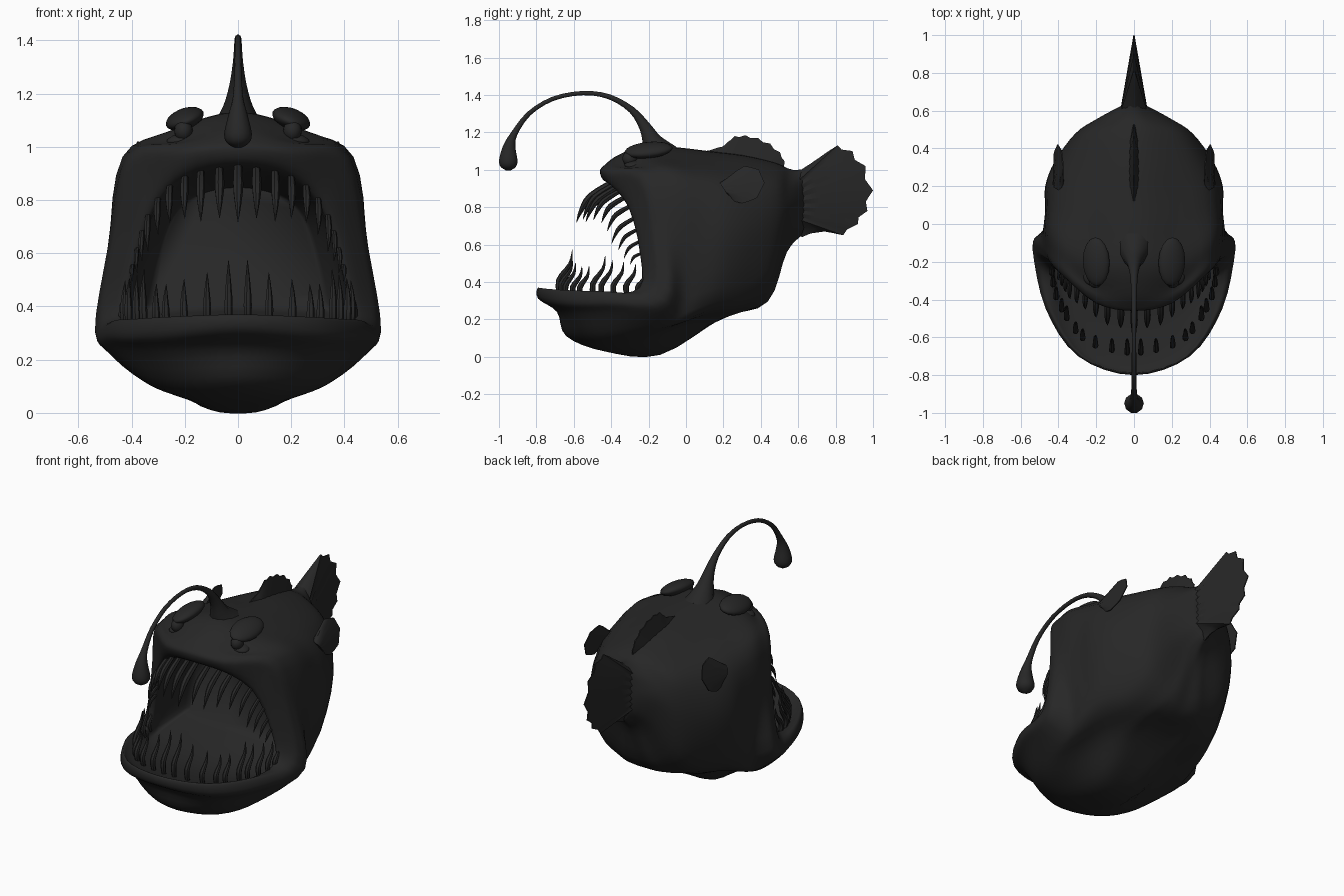
import bpy, bmesh, math, random
from mathutils import Vector

random.seed(4)
cube = bpy.data.objects.get("Cube")
if cube:
    bpy.data.objects.remove(cube)

skin = bpy.data.materials.new("charcoal skin")
skin.use_nodes = True
skin.diffuse_color = (0.02, 0.02, 0.02, 1)
shader = skin.node_tree.nodes["Principled BSDF"]
shader.inputs["Base Color"].default_value = skin.diffuse_color
shader.inputs["Roughness"].default_value = 0.8


def finish(name, bm, angle=50):
    bmesh.ops.recalc_face_normals(bm, faces=bm.faces)
    mesh = bpy.data.meshes.new(name)
    bm.to_mesh(mesh)
    bm.free()
    mesh.materials.append(skin)
    obj = bpy.data.objects.new(name, mesh)
    bpy.context.collection.objects.link(obj)
    bpy.ops.object.select_all(action="DESELECT")
    obj.select_set(True)
    bpy.context.view_layer.objects.active = obj
    bpy.ops.object.shade_smooth_by_angle(angle=math.radians(angle))


def spline(points, steps, closed=False):
    """Smooth curve passing through every control point."""
    n = len(points)
    get = lambda i: points[i % n] if closed else points[max(0, min(n - 1, i))]
    out = []
    for i in range(n if closed else n - 1):
        a, b, c, d = (get(i + k) for k in (-1, 0, 1, 2))
        for s in range(steps):
            t = s / steps
            out.append(b + (c - a) * (t / 2) + (a * 2 - b * 5 + c * 4 - d) * (t * t / 2)
                       + (b * 3 - a - c * 3 + d) * (t ** 3 / 2))
    if not closed:
        out.append(points[-1])
    return out


def loft(bm, rings):
    """Skin closed rings together and cap both ends."""
    loops = [[bm.verts.new(p) for p in ring] for ring in rings]
    n = len(loops[0])
    for a, b in zip(loops, loops[1:]):
        for i in range(n):
            j = (i + 1) % n
            bm.faces.new((a[i], a[j], b[j], b[i]))
    bm.faces.new(loops[0])
    bm.faces.new(loops[-1][::-1])


def tube(bm, path, sides, steps):
    """Round tapering sweep; each path point is (x, y, z, radius)."""
    pts = spline([Vector(p) for p in path], steps)
    rings = []
    for i, p in enumerate(pts):
        tangent = (pts[min(i + 1, len(pts) - 1)] - pts[max(i - 1, 0)]).to_3d().normalized()
        u = Vector((1, 0, 0))
        u = (u - tangent * u.dot(tangent)).normalized()
        v = tangent.cross(u)
        turns = [math.tau * k / sides for k in range(sides)]
        rings.append([p.to_3d() + (u * math.cos(a) + v * math.sin(a)) * max(p.w, 0.001) for a in turns])
    loft(bm, rings)


def fin(name, base, edge, thick, steps, notch, place=lambda x, y, z: (x, y, z)):
    """Tapering ribbed fin in the side plane with a serrated outer edge."""
    outer = spline([Vector(p) for p in edge], steps)
    root = [Vector(base[0]).lerp(Vector(base[1]), i / (len(outer) - 1)) for i in range(len(outer))]
    bm = bmesh.new()
    columns = []
    for i, (a, b) in enumerate(zip(root, outer)):
        end = a.lerp(b, 1 - notch * (i % 2))
        rim = min(i, len(outer) - 1 - i, 3) / 3
        rib = 0.85 if i % 2 else 1
        half = [(a.lerp(end, t), thick * (1 - t) * rib * (0.25 + 0.75 * rim) + 0.003) for t in (0, 0.35, 0.7, 1)]
        loop = [(w, p) for p, w in half] + [(-w, p) for p, w in half[::-1]]
        columns.append([Vector(place(w, p.x, p.y)) for w, p in loop])
    loft(bm, columns)
    finish(name, bm, 40)


# Body: half sections from top centre to bottom centre, mouth rim first
front = [
    [(0, -.42, .93), (.2, -.37, .89), (.32, -.3, .78), (.39, -.25, .58),
     (.43, -.25, .37), (.4, -.45, .33), (.25, -.66, .33), (0, -.73, .34)],
    [(0, -.46, .99), (.2, -.42, .97), (.38, -.27, .92), (.46, -.19, .65),
     (.5, -.2, .36), (.45, -.45, .35), (.28, -.7, .36), (0, -.79, .37)],
    [(0, -.43, 1.03), (.2, -.39, 1.01), (.41, -.23, .96), (.48, -.15, .64),
     (.53, -.16, .33), (.47, -.44, .29), (.3, -.69, .29), (0, -.79, .31)],
    [(0, -.36, 1.08), (.23, -.32, 1.02), (.42, -.16, .97), (.49, -.1, .62),
     (.53, -.1, .29), (.45, -.38, .24), (.28, -.62, .23), (0, -.69, .24)],
    [(0, -.22, 1.13), (.25, -.2, 1.06), (.435, -.05, .96), (.48, -.02, .62),
     (.44, -.04, .23), (.37, -.33, .13), (.24, -.53, .1), (0, -.64, .11)],
]
back = [
    [(0, -.05, 1.12), (.2, -.05, 1.07), (.42, .08, .94), (.47, .08, .65),
     (.43, .06, .26), (.32, -.2, .12), (.16, -.39, .04), (0, -.44, .03)],
    [(0, .12, 1.1), (.2, .12, 1.05), (.4, .2, .92), (.47, .2, .65),
     (.4, .18, .3), (.25, .02, .18), (.13, -.1, .04), (0, -.14, .01)],
    [(0, .3, 1.08), (.2, .3, 1.02), (.36, .32, .9), (.42, .33, .65),
     (.33, .32, .33), (.2, .25, .23), (.1, .2, .21), (0, .2, .21)],
    [(0, .47, 1.04), (.14, .48, 1), (.27, .48, .9), (.31, .48, .7),
     (.27, .46, .45), (.15, .44, .33), (.08, .44, .3), (0, .43, .29)],
    [(0, .57, 1), (.07, .56, .98), (.17, .55, .9), (.19, .56, .8),
     (.15, .55, .66), (.08, .54, .59), (.04, .54, .57), (0, .54, .56)],
    [(0, .66, 1.01), (.03, .64, .98), (.05, .63, .92), (.06, .63, .82),
     (.05, .63, .74), (.03, .63, .69), (.02, .62, .66), (0, .62, .65)],
]
rim = front[0]
throat = [(x * .97, y * .5 - .03, z - .04) for x, y, z in rim]
gullet = [(x * .75, y * .1 + .02, .6 + (z - .6) * .75) for x, y, z in rim]
halves = [[Vector(p) for p in h] for h in [gullet, throat] + front + back]
mirror = Vector((-1, 1, 1))
sections = [spline(h + [p * mirror for p in h[-2:0:-1]], 4, True) for h in halves]
lines = [spline(list(line), 4) for line in zip(*sections)]
bm = bmesh.new()
loft(bm, list(zip(*lines)))
finish("body", bm, 80)

# Teeth follow the mouth rim
rim_curve = spline([Vector(p) for p in rim], 10)


def tooth(bm, root, reach, drop, bow, radius):
    for side in (1, -1):
        if side < 0 and root.x < 0.01:
            continue
        x = root.x * side
        tube(bm, [(x, root.y + .02, root.z, radius * .8),
                  (x * 1.01, root.y + reach * bow, root.z + drop * .35, radius),
                  (x * 1.01, root.y + reach * .85, root.z + drop * .7, radius * .6),
                  (x, root.y + reach, root.z + drop, .001)], 7, 3)


bm = bmesh.new()
for k, i in enumerate((0, 4, 7, 10, 14, 18, 22, 25, 28, 31)):
    size = (1 - k / 13) * random.uniform(.85, 1.15)
    tooth(bm, rim_curve[i], -.18 * size, -.23 * size, .55, .02 * (1 - k / 16))
finish("upper_teeth", bm)

bm = bmesh.new()
for k, i in enumerate((68, 65, 62, 59, 57, 54, 52, 49, 46, 43)):
    size = (1 - k / 22) * random.uniform(.7, 1.15)
    root = rim_curve[i] + Vector((0, .03, -.02))
    tooth(bm, root, .09 * size, .27 * size, .15, .016)
finish("lower_teeth", bm)

# Fishing rod stalk and its hanging bulb
bm = bmesh.new()
tube(bm, [(0, -.13, 1.07, .1), (0, -.18, 1.15, .057), (0, -.22, 1.23, .033), (0, -.29, 1.32, .019),
          (0, -.41, 1.39, .014), (0, -.55, 1.41, .012), (0, -.71, 1.38, .012),
          (0, -.84, 1.3, .013), (0, -.92, 1.19, .019), (0, -.945, 1.12, .036),
          (0, -.95, 1.05, .052), (0, -.95, 1.015, .042), (0, -.95, .995, .01)], 10, 3)
finish("lure_stalk", bm, 70)

# Eyes, lower lids and heavy slanted brows
for side, word in ((1, "left"), (-1, "right")):
    for part, loc, size, tilt in (("eye", (.205, -.3, 1.06), (.035, .04, .04), 0),
                                  ("eyelid", (.21, -.28, 1.03), (.06, .05, .022), .2),
                                  ("brow", (.2, -.2, 1.105), (.075, .13, .038), .35)):
        bpy.ops.mesh.primitive_uv_sphere_add(segments=16, ring_count=10, radius=1,
                                             location=(loc[0] * side, loc[1], loc[2]),
                                             rotation=(.1, tilt * side, 0))
        obj = bpy.context.object
        obj.name = word + "_" + part
        obj.scale = size
        obj.data.materials.append(skin)
        bpy.ops.object.shade_smooth()

# Fins: outlines are (y, z)
fin("tail_fin", ((.57, .97), (.57, .69)),
    [(.63, 1.01), (.72, 1.07), (.81, 1.13), (.89, 1.1), (.96, 1.02), (1, .89),
     (.97, .78), (.92, .71), (.84, .65), (.74, .67), (.62, .64)], .075, 2, .07)
fin("dorsal_fin", ((.1, 1.06), (.46, .98)),
    [(.1, 1.1), (.2, 1.13), (.26, 1.18), (.35, 1.18), (.45, 1.14), (.52, 1.07), (.53, 1)],
    .035, 3, .07)
for side, word in ((1, "left"), (-1, "right")):
    fin(word + "_pectoral_fin", ((.18, .93), (.22, .87)),
        [(.23, .96), (.31, 1.02), (.39, 1), (.42, .93), (.38, .85), (.3, .82), (.24, .84)],
        .025, 2, .04,
        lambda w, y, z, s=side: (s * (.4 + w + (y - .2) * .05 - (z - .9) * .25), y, z))
